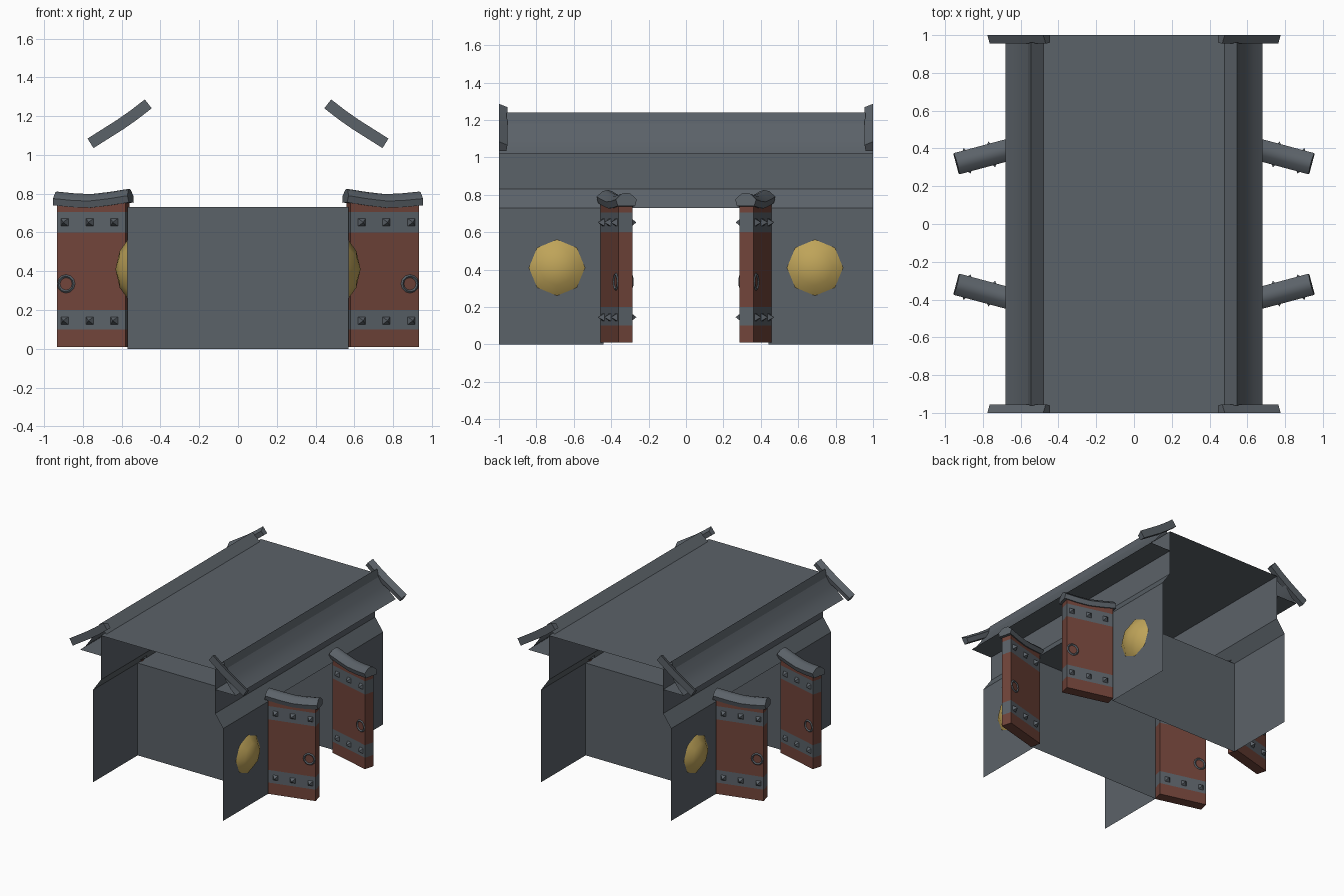
import bpy, bmesh, math
from mathutils import Matrix, Vector

if "Cube" in bpy.data.objects:
    bpy.data.objects.remove(bpy.data.objects["Cube"])


def mat(name, col):
    m = bpy.data.materials.new(name)
    m.diffuse_color = (*col, 1)
    m.use_nodes = True
    m.node_tree.nodes["Principled BSDF"].inputs["Base Color"].default_value = m.diffuse_color
    return m


SLATE = mat("slate_grey", (0.105, 0.122, 0.14))
WOOD = mat("red_wood", (0.165, 0.058, 0.042))
GOLD = mat("gold", (0.52, 0.37, 0.10))


def finish(name, bm, mats, matrix=None, recalc=False, smooth=None):
    if matrix:
        bm.transform(matrix)
    if recalc:
        bmesh.ops.recalc_face_normals(bm, faces=bm.faces[:])
    me = bpy.data.meshes.new(name)
    bm.to_mesh(me)
    bm.free()
    ob = bpy.data.objects.new(name, me)
    bpy.context.collection.objects.link(ob)
    for m in mats:
        me.materials.append(m)
    if smooth:
        bpy.ops.object.select_all(action='DESELECT')
        ob.select_set(True)
        bpy.context.view_layer.objects.active = ob
        bpy.ops.object.shade_smooth_by_angle(angle=math.radians(smooth))
    return ob


def sheet(name, prof, y0, y1, side=1, turn=False, smooth=None):
    """Thin surface: an (x, z) profile extruded along y; side=-1 mirrors it in x."""
    if side < 0:
        prof = [(-x, z) for x, z in reversed(prof)]
    bm = bmesh.new()
    a = [bm.verts.new((x, y0, z)) for x, z in prof]
    b = [bm.verts.new((x, y1, z)) for x, z in prof]
    for i in range(len(prof) - 1):
        bm.faces.new((a[i], b[i], b[i + 1], a[i + 1]))
    m = Matrix.Rotation(math.pi / 2, 4, 'Z') if turn else None
    return finish(name, bm, [SLATE], m, smooth=smooth)


def sweep(name, path, section, matrix):
    """Tile cap: (across, up) section swept along an (x, z) path."""
    bm = bmesh.new()
    rings = []
    for i, (x, z) in enumerate(path):
        p, q = path[max(i - 1, 0)], path[min(i + 1, len(path) - 1)]
        t = Vector((q[0] - p[0], q[1] - p[1])).normalized()
        rings.append([bm.verts.new((x - t.y * h, w, z + t.x * h)) for w, h in section])
    n = len(section)
    for r, s in zip(rings, rings[1:]):
        for k in range(n):
            bm.faces.new((r[k], r[(k + 1) % n], s[(k + 1) % n], s[k]))
    bm.faces.new(rings[0])
    bm.faces.new(rings[-1])
    return finish(name, bm, [SLATE], matrix, recalc=True, smooth=50)


# Upper shell: slanted shoulders, upper walls and flat roof
half = [(0.57, 0.73), (0.50, 0.83), (0.50, 1.18)]
sheet("upper_shell", half + [(-x, z) for x, z in reversed(half)], -1, 1)

# Passage through the gate: two inner walls and a ceiling
sheet("passage", [(0.44, 0), (0.44, 0.73), (-0.44, 0.73), (-0.44, 0)], -0.57, 0.57, turn=True)

for sx in (-1, 1):
    # Eaves: soffit and concave slope, plus the raised lip
    sheet("eave", [(0.50, 1.02), (0.68, 1.02), (0.635, 1.06), (0.595, 1.115), (0.56, 1.18)],
          -1, 1, sx, smooth=35)
    sheet("roof_lip", [(0.56, 1.18), (0.545, 1.24), (0.48, 1.18)], -0.96, 0.96, sx)

    for sy in (-1, 1):
        flip = Matrix.Diagonal((sx, sy, 1, 1))

        # Side wall panels
        y0, y1 = sorted((sy * 0.44, sy))
        sheet("side_wall", [(0.57, 0), (0.57, 0.73)], y0, y1, sx)

        # Half tile at the roof end
        sweep("roof_end_tile", [(0.445, 1.24), (0.52, 1.182), (0.59, 1.133), (0.745, 1.035)],
              [(1.0, 0), (1.0, 0.058), (0.955, 0.036), (0.96, 0)], flip)

        # Octagonal gold boss
        bm = bmesh.new()
        rings = []
        for r, h in ((0.15, 0.0), (0.095, 0.04)):
            rings.append([bm.verts.new((0.57 + h, 0.69 + r * math.cos(k * math.pi / 4),
                                        0.41 + r * math.sin(k * math.pi / 4))) for k in range(8)])
        tip = bm.verts.new((0.632, 0.69, 0.41))
        for k in range(8):
            j = (k + 1) % 8
            bm.faces.new((rings[0][k], rings[0][j], rings[1][j], rings[1][k]))
            bm.faces.new((rings[1][k], rings[1][j], tip))
        base = bm.faces.new(rings[0])
        bmesh.ops.recalc_face_normals(bm, faces=bm.faces[:])
        bm.faces.remove(base)
        if sx * sy < 0:
            bmesh.ops.reverse_faces(bm, faces=bm.faces[:])
        finish("gold_boss", bm, [GOLD], flip, smooth=35)

        # Door leaf in local axes: x along the leaf, y through it
        hinge = flip @ Matrix.Translation((0.57, 0.418, 0)) @ Matrix.Rotation(math.radians(-15), 4, 'Z')
        bm = bmesh.new()
        rings = []
        for z in (0.01, 0.10, 0.20, 0.60, 0.705, 0.76):
            rings.append([bm.verts.new((x, y, z)) for x, y in
                          ((0, -0.04), (0.365, -0.04), (0.365, 0.04), (0, 0.04))])
        for i in range(5):
            for k in range(4):
                j = (k + 1) % 4
                f = bm.faces.new((rings[i][k], rings[i][j], rings[i + 1][j], rings[i + 1][k]))
                f.material_index = 1 if i in (1, 3) else 0
        bm.faces.new(rings[0])
        bm.faces.new(rings[-1])
        finish("door", bm, [WOOD, SLATE], hinge, recalc=True)

        # Curved tile cap on the door
        sweep("door_cap", [(-0.02, 0.76), (0.09, 0.743), (0.19, 0.732), (0.28, 0.735), (0.385, 0.745)],
              [(-0.048, -0.005), (-0.058, 0.03), (-0.025, 0.06), (0, 0.066),
               (0.025, 0.06), (0.058, 0.03), (0.048, -0.005)], hinge)

        # Pyramid studs on both faces
        bm = bmesh.new()
        for face in (-1, 1):
            for x in (0.06, 0.19, 0.325):
                for z in (0.145, 0.652):
                    m = (Matrix.Translation((x, face * 0.055, z))
                         @ Matrix.Rotation(-face * math.pi / 2, 4, 'X')
                         @ Matrix.Rotation(math.pi / 4, 4, 'Z'))
                    bmesh.ops.create_cone(bm, cap_ends=False, segments=4, radius1=0.029,
                                          radius2=0, depth=0.032, matrix=m)
        bmesh.ops.remove_doubles(bm, verts=bm.verts[:], dist=0.0005)
        finish("door_studs", bm, [SLATE], hinge, recalc=True)

        # Ring handles on both faces
        bm = bmesh.new()
        for face in (-1, 1):
            ringv = []
            for k in range(12):
                a = k * math.pi / 6
                ringv.append([bm.verts.new((0.317 + r * math.cos(a), face * d, 0.335 + r * math.sin(a)))
                              for r, d in ((0.032, 0.04), (0.04, 0.047), (0.048, 0.04))])
            for k in range(12):
                p, q = ringv[k], ringv[(k + 1) % 12]
                for i in range(3):
                    bm.faces.new((p[i], p[(i + 1) % 3], q[(i + 1) % 3], q[i]))
        finish("door_ring", bm, [SLATE], hinge, recalc=True)
